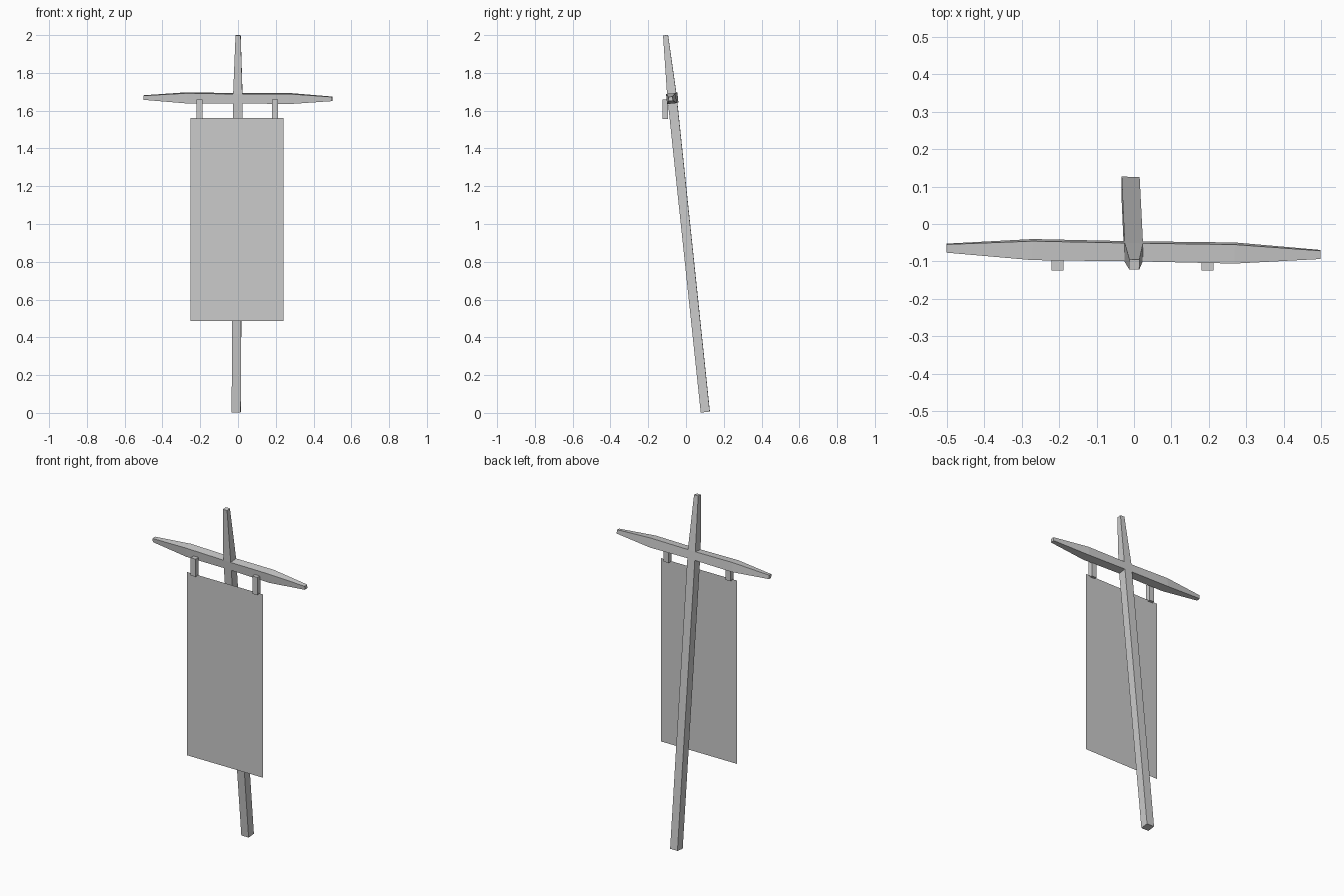
import bpy, bmesh
from mathutils import Matrix, Vector

if "Cube" in bpy.data.objects:
    bpy.data.objects.remove(bpy.data.objects["Cube"])


def add_object(name, bm):
    bmesh.ops.recalc_face_normals(bm, faces=bm.faces)
    mesh = bpy.data.meshes.new(name)
    bm.to_mesh(mesh)
    bm.free()
    ob = bpy.data.objects.new(name, mesh)
    bpy.context.collection.objects.link(ob)
    return ob


def extrude_arm(bm, axis, sections):
    """Grow an arm from the core; sections are (distance, half width, half depth)."""
    axis = Vector(axis)
    side = Vector((0, 0, 1)) if axis.x else Vector((1, 0, 0))
    depth = Vector((0, 1, 0))
    bm.normal_update()
    face = max(bm.faces, key=lambda f: f.normal.dot(axis))
    for dist, w, d in sections:
        face = bmesh.ops.extrude_discrete_faces(bm, faces=[face])["faces"][0]
        for v in face.verts:
            sw = w if v.co.dot(side) > 0 else -w
            sd = d if v.co.dot(depth) > 0 else -d
            v.co = axis * dist + side * sw + depth * sd


# Pole and crossbar: one cross extruded from a small core, leaning on its foot
bm = bmesh.new()
bmesh.ops.create_cube(bm, size=0.049)
for s in (-1, 1):
    extrude_arm(bm, (s, 0, 0), [(0.27, 0.027, 0.0255), (0.50, 0.011, 0.011)])
extrude_arm(bm, (0, 0, 1), [(0.335, 0.0135, 0.0133)])
extrude_arm(bm, (0, 0, -1), [(1.671, 0.024, 0.024)])
lean = (Matrix.Translation((-0.001, -0.073, 1.666))
        @ Matrix.Rotation(-0.017, 4, 'Z')
        @ Matrix.Rotation(0.0068, 4, 'Y')
        @ Matrix.Rotation(0.105, 4, 'X'))
bm.transform(lean)
add_object("pole_and_crossbar", bm)

# Hanging straps in front of the crossbar
for name, x in (("left_strap", -0.205), ("right_strap", 0.196)):
    bm = bmesh.new()
    bmesh.ops.create_cube(bm, size=1)
    bm.transform(Matrix.Translation((x, -0.110, 1.607))
                 @ Matrix.Diagonal((0.032, 0.028, 0.104, 1)))
    add_object(name, bm)

# Banner cloth: a single flat sheet
bm = bmesh.new()
x0, x1, z0, z1, y = -0.252, 0.24, 0.486, 1.562, -0.111
bm.faces.new([bm.verts.new(p) for p in
              ((x0, y, z0), (x1, y, z0), (x1, y, z1), (x0, y, z1))])
mesh = bpy.data.meshes.new("banner_cloth")
bm.to_mesh(mesh)
bm.free()
bpy.context.collection.objects.link(bpy.data.objects.new("banner_cloth", mesh))
